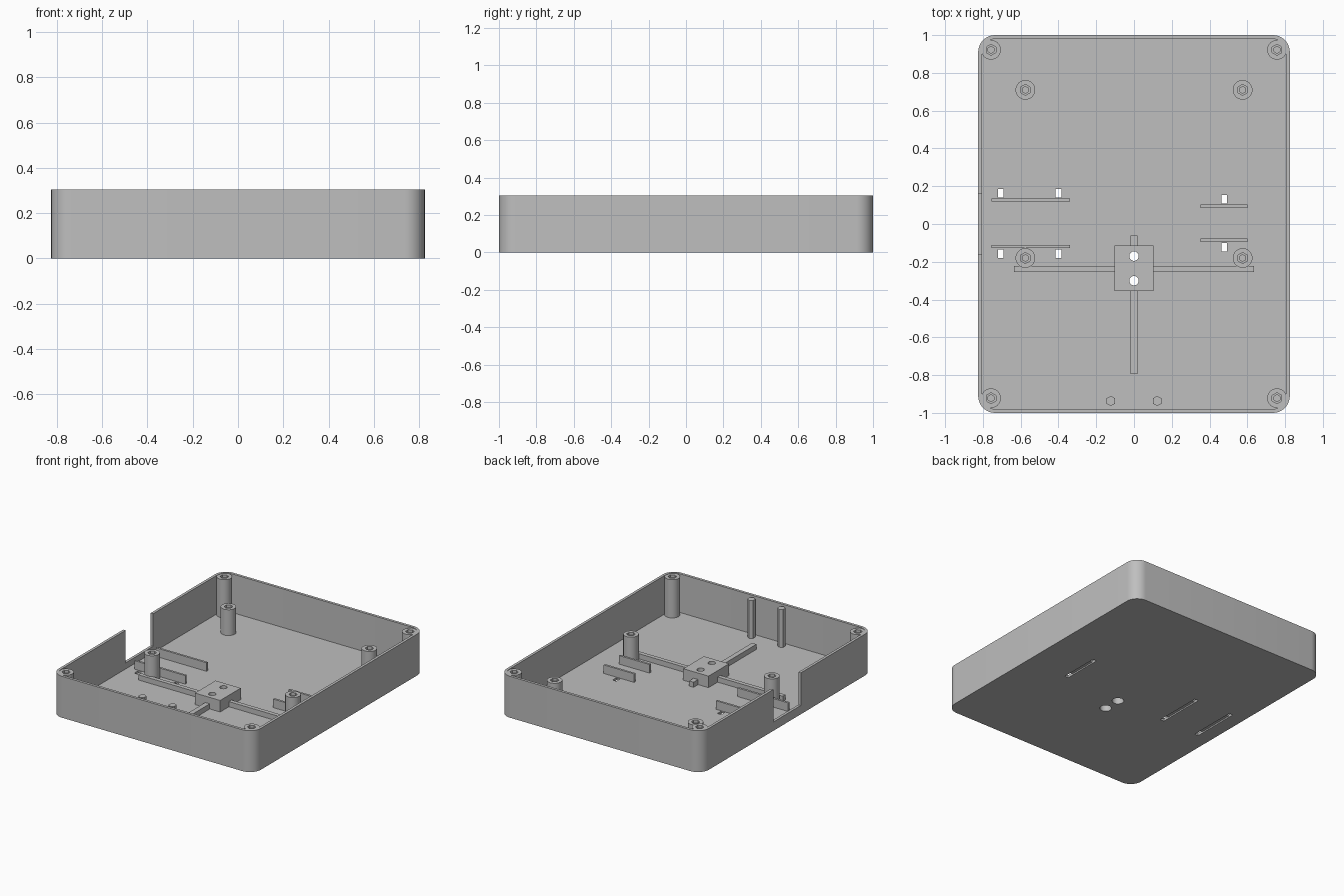
import bpy, bmesh
from math import radians, cos, sin, pi

cube = bpy.data.objects.get("Cube")
if cube:
    bpy.data.objects.remove(cube, do_unlink=True)

GREY = (0.52, 0.52, 0.52, 1)
grey = bpy.data.materials.new("plain grey")
grey.use_nodes = True
grey.diffuse_color = GREY
grey.node_tree.nodes["Principled BSDF"].inputs["Base Color"].default_value = GREY

W, L, H = 0.825, 1.0, 0.305      # half width, half length, height
WALL, FLOOR, RADIUS = 0.02, 0.02, 0.09
SINK = 0.01                      # overlap of fittings into the floor


def add_object(name, bm):
    bmesh.ops.recalc_face_normals(bm, faces=bm.faces[:])
    mesh = bpy.data.meshes.new(name)
    bm.to_mesh(mesh)
    bm.free()
    mesh.materials.append(grey)
    obj = bpy.data.objects.new(name, mesh)
    bpy.context.collection.objects.link(obj)
    return obj


def prism(name, points, z0, z1):
    bm = bmesh.new()
    face = bm.faces.new([bm.verts.new((x, y, z0)) for x, y in points])
    top = bmesh.ops.extrude_face_region(bm, geom=[face])["geom"]
    for v in top:
        if isinstance(v, bmesh.types.BMVert):
            v.co.z = z1
    return add_object(name, bm)


def box(name, x0, x1, y0, y1, z0, z1):
    return prism(name, [(x0, y0), (x1, y0), (x1, y1), (x0, y1)], z0, z1)


def cylinder(name, x, y, r, z0, z1, sides=32):
    ring = [(x - r * sin(2 * pi * i / sides), y + r * cos(2 * pi * i / sides))
            for i in range(sides)]
    return prism(name, ring, z0, z1)


def rounded_box(name, w, l, r, z0, z1, steps=10):
    points = []
    for k, (sx, sy) in enumerate([(1, 1), (-1, 1), (-1, -1), (1, -1)]):
        for i in range(steps + 1):
            a = (k + i / steps) * pi / 2
            points.append((sx * (w - r) + r * cos(a), sy * (l - r) + r * sin(a)))
    return prism(name, points, z0, z1)


def cut(obj, cutters):
    bpy.context.view_layer.objects.active = obj
    for cutter in cutters:
        cutter.hide_render = True
        mod = obj.modifiers.new("cut", 'BOOLEAN')
        mod.operation = 'DIFFERENCE'
        mod.solver = 'EXACT'
        mod.object = cutter
        bpy.ops.object.modifier_apply(modifier=mod.name)
        bpy.data.objects.remove(cutter, do_unlink=True)


def bolt_holes():
    holes = []
    for y in (-0.17, -0.30):
        holes.append(cylinder("bolt_hole", 0, y, 0.025, -0.1, 0.2))
        holes.append(cylinder("bolt_recess", 0, y, 0.04, -0.1, 0.06))
    return holes


parts = []

# Open tray with a notch in the right wall
tray = rounded_box("tray", W, L, RADIUS, 0, H)
cutters = [
    rounded_box("cavity", W - WALL, L - WALL, RADIUS - WALL, FLOOR, H + 0.1),
    box("notch", -W - 0.1, -W + 0.05, -0.16, 0.16, 0.065, H + 0.1),
]
# Strap slots through the floor, joined by a groove underneath
for x, y0, y1 in ((-0.705, -0.18, 0.185), (-0.40, -0.18, 0.185), (0.477, -0.145, 0.153)):
    a, b = x - 0.015, x + 0.015
    cutters.append(box("groove", a, b, y0, y1, -0.1, 0.01))
    cutters.append(box("slot", a, b, y0, y0 + 0.045, -0.1, 0.05))
    cutters.append(box("slot", a, b, y1 - 0.045, y1, -0.1, 0.05))
cut(tray, cutters + bolt_holes())
parts.append(tray)


# Screw posts with stepped hexagonal holes
def post(name, x, y, z0, top):
    obj = cylinder(name, x, y, 0.052, z0, top)
    cut(obj, [cylinder("socket", x, y, 0.029, top - 0.02, top + 0.1, 6),
              cylinder("pilot_hole", x, y, 0.018, top - 0.15, top + 0.1, 6)])
    parts.append(obj)


for sx, side in ((1, "left"), (-1, "right")):
    for sy, end in ((1, "back"), (-1, "front")):
        post(f"corner_post_{end}_{side}", sx * 0.757, sy * 0.922, 0.004, 0.302)
    post(f"standoff_back_{side}", sx * 0.575, 0.71, SINK, 0.21)
    post(f"standoff_front_{side}", sx * 0.575, -0.18, SINK, 0.21)
    # Hexagonal pins near the front wall
    parts.append(cylinder(f"pin_{side}", sx * 0.123, -0.937, 0.027, SINK, 0.3, 6))

# Central mounting block with two bolt holes
block = box("mounting_block", -0.103, 0.103, -0.355, -0.115, SINK, 0.105)
cut(block, bolt_holes())
parts.append(block)

# Stiffening arms around the block
for name, x0, x1, y0, y1 in (
        ("arm_left", 0.1, 0.635, -0.253, -0.222),
        ("arm_right", -0.635, -0.1, -0.253, -0.222),
        ("arm_front", -0.018, 0.018, -0.795, -0.35),
        ("arm_back", -0.018, 0.018, -0.12, -0.062)):
    parts.append(box(name, x0, x1, y0, y1, SINK, 0.058))

# Locating ribs beside the strap slots
for name, x0, x1, y in (
        ("rib_right_back", -0.755, -0.34, 0.128),
        ("rib_right_front", -0.755, -0.34, -0.12),
        ("rib_left_back", 0.352, 0.6, 0.094),
        ("rib_left_front", 0.352, 0.6, -0.086)):
    parts.append(box(name, x0, x1, y - 0.008, y + 0.008, SINK, 0.083))

# Smooth round surfaces, keep edges sharp
bpy.ops.object.select_all(action='DESELECT')
for obj in parts:
    obj.select_set(True)
bpy.context.view_layer.objects.active = tray
bpy.ops.object.shade_smooth_by_angle(angle=radians(30))
